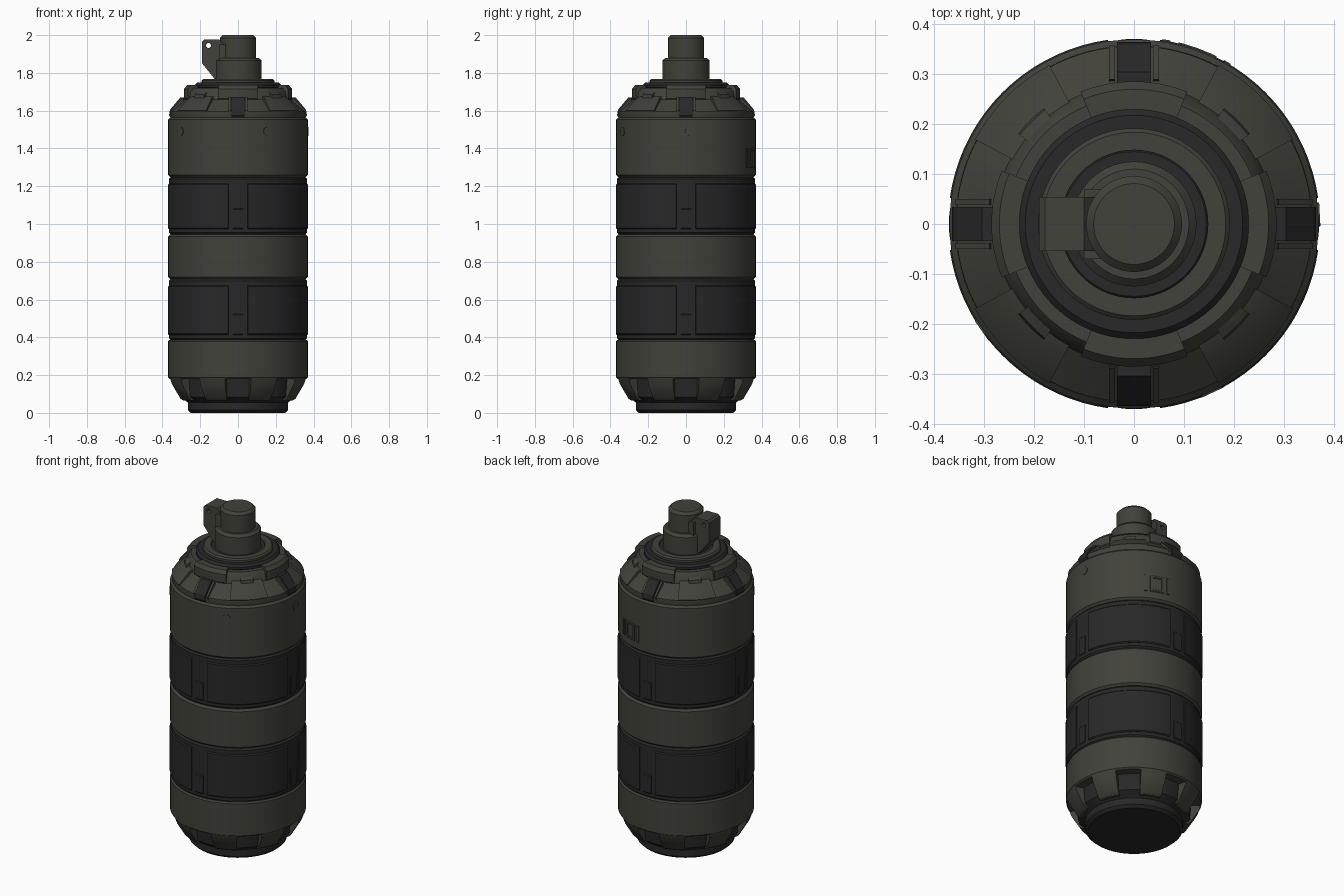
import bpy, bmesh
from math import sin, cos, pi, radians

if "Cube" in bpy.data.objects:
    bpy.data.objects.remove(bpy.data.objects["Cube"])


def material(name, rgb):
    m = bpy.data.materials.new(name)
    m.use_nodes = True
    colour = (*rgb, 1)
    m.diffuse_color = colour
    bsdf = m.node_tree.nodes["Principled BSDF"]
    bsdf.inputs["Base Color"].default_value = colour
    bsdf.inputs["Roughness"].default_value = 0.7
    return m


OLIVE = material("olive metal", (0.054, 0.054, 0.043))
DARK = material("black rubber", (0.021, 0.021, 0.022))


def smooth(obj):
    bpy.ops.object.select_all(action="DESELECT")
    obj.select_set(True)
    bpy.context.view_layer.objects.active = obj
    bpy.ops.object.shade_smooth_by_angle(angle=radians(30))


def finish(name, bm, mat):
    bmesh.ops.remove_doubles(bm, verts=bm.verts, dist=1e-5)
    bmesh.ops.recalc_face_normals(bm, faces=bm.faces)
    mesh = bpy.data.meshes.new(name)
    bm.to_mesh(mesh)
    bm.free()
    mesh.materials.append(mat)
    obj = bpy.data.objects.new(name, mesh)
    bpy.context.collection.objects.link(obj)
    smooth(obj)
    return obj


def sweep(name, profile, mat, mid=0, half=180):
    """Sweep a closed (radius, height) section around z, fully or by an arc in degrees."""
    bm = bmesh.new()
    full = half >= 180
    steps = 96 if full else max(2, int(half / 2))
    rows = []
    for i in range(steps + (not full)):
        a = radians(mid - half + 2 * half * i / steps)
        rows.append([bm.verts.new((r * cos(a), r * sin(a), z)) for r, z in profile])
    n = len(profile)
    for i in range(steps):
        p, q = rows[i], rows[(i + 1) % len(rows)]
        for j in range(n):
            k = (j + 1) % n
            bm.faces.new((p[j], p[k], q[k], q[j]))
    if not full:
        bm.faces.new(rows[0])
        bm.faces.new(rows[-1])
    return finish(name, bm, mat)


def slab(name, profile, mat, angle, width, shift=0):
    """Extrude a (radius, height) section straight sideways, turned to an angle."""
    bm = bmesh.new()
    c, s = cos(radians(angle)), sin(radians(angle))
    ends = []
    for t in (shift - width / 2, shift + width / 2):
        ends.append([bm.verts.new((r * c - t * s, r * s + t * c, z)) for r, z in profile])
    n = len(profile)
    for j in range(n):
        k = (j + 1) % n
        bm.faces.new((ends[0][j], ends[0][k], ends[1][k], ends[1][j]))
    for end in ends:
        bm.faces.new(end)
    return finish(name, bm, mat)


def drum(r, z0, z1, c=0.012):
    """Solid disc section with bevelled rims."""
    return [(0, z0), (r - c, z0), (r, z0 + c), (r, z1 - c), (r - c, z1), (0, z1)]


def ring(r0, r1, z0, z1, c=0.008):
    """Ring section with bevelled upper and lower outer rims."""
    return [(r0, z0), (r1 - c, z0), (r1, z0 + c), (r1, z1 - c), (r1 - c, z1), (r0, z1)]


SIDES = (0, 90, 180, 270)

# Base and toothed lower collar
sweep("base_cap", [(0, 0), (.25, 0), (.266, .015), (.266, .055), (.305, .085),
                   (.315, .2), (0, .2)], DARK)
sweep("lower_shell", drum(.37, .18, .387, .008), OLIVE)
for i in range(8):
    sweep("collar_tooth", [(.26, .065), (.295, .065), (.31, .075), (.355, .15),
                           (.369, .19), (.26, .19)], OLIVE, 22.5 + 45 * i, 11.5)

# Grip bands with raised pads
sweep("middle_shell", drum(.37, .708, .945), OLIVE)
for z0, z1 in ((.383, .71), (.943, 1.25)):
    sweep("grip_band", drum(.366, z0, z1), DARK)
    for a in SIDES:
        sweep("grip_pad", ring(.34, .373, z0 + .03, z1 - .035, .006), DARK, a + 45, 37)
        sweep("grip_tab", ring(.34, .371, z0 + .03, z0 + .14, .005), DARK, a, 4)

# Upper shell and sloped shoulder
sweep("upper_shell", drum(.37, 1.247, 1.565), OLIVE)
sweep("shoulder", [(0, 1.55), (.352, 1.55), (.358, 1.565), (.357, 1.595), (.28, 1.66),
                   (.27, 1.7), (.255, 1.72), (0, 1.72)], OLIVE)
for a in SIDES:
    # Raised wedge between the clips
    sweep("shoulder_wedge", [(.26, 1.6), (.35, 1.58), (.361, 1.6), (.30, 1.665),
                             (.265, 1.68)], OLIVE, a + 45, 17)
    sweep("shoulder_rib", [(.24, 1.64), (.30, 1.64), (.29, 1.685), (.25, 1.71)],
          OLIVE, a + 45, 7)
    # Clip with its two rails
    slab("clip", [(.27, 1.58), (.355, 1.56), (.365, 1.575), (.36, 1.605),
                  (.305, 1.67), (.28, 1.67)], DARK, a, .068)
    for side in (-1, 1):
        slab("clip_rail", [(.27, 1.57), (.352, 1.565), (.358, 1.6), (.29, 1.67)],
             OLIVE, a, .012, side * .044)
    # Lug over the clip
    sweep("lug", [(.21, 1.655), (.278, 1.655), (.286, 1.665), (.286, 1.715),
                  (.27, 1.735), (.225, 1.735), (.21, 1.72)], OLIVE, a, 22)

# Stepped top rings
sweep("seal_ring", ring(.1, .23, 1.71, 1.748, .012), DARK)
sweep("top_ring", ring(.148, .192, 1.73, 1.768), OLIVE)
sweep("inner_seal", drum(.15, 1.73, 1.76, .005), DARK)

# Neck and plunger
sweep("neck", drum(.125, 1.74, 1.88, .015), OLIVE)
sweep("plunger", drum(.096, 1.86, 2.0, .015), OLIVE)

# Lever with a pin hole
curve = bpy.data.curves.new("lever", "CURVE")
curve.dimensions = "2D"
curve.fill_mode = "BOTH"
curve.extrude = .054
outline = [(-.06, 1.77), (-.125, 1.77), (-.19, 1.85), (-.19, 1.965), (-.178, 1.977),
           (-.1, 1.977), (-.08, 1.955), (-.06, 1.955)]
hole = [(-.156 + .013 * cos(i * pi / 8), 1.945 + .013 * sin(i * pi / 8)) for i in range(16)]
for pts in (outline, hole):
    spline = curve.splines.new("POLY")
    spline.points.add(len(pts) - 1)
    for p, (x, z) in zip(spline.points, pts):
        p.co = (x, z, 0, 1)
    spline.use_cyclic_u = True
curve.materials.append(OLIVE)
lever = bpy.data.objects.new("lever", curve)
bpy.context.collection.objects.link(lever)
lever.rotation_euler.x = pi / 2
bpy.ops.object.select_all(action="DESELECT")
lever.select_set(True)
bpy.context.view_layer.objects.active = lever
bpy.ops.object.convert(target="MESH")
smooth(bpy.context.object)
slab("lever_foot", [(.04, 1.87), (.1, 1.87), (.1, 1.95), (.04, 1.95)], OLIVE, 180, .14)

# Small studs on the upper shell
for a in (-65, 3, 215):
    bpy.ops.mesh.primitive_cylinder_add(
        vertices=20, radius=.024, depth=.01, rotation=(0, pi / 2, radians(a)),
        location=(.368 * cos(radians(a)), .368 * sin(radians(a)), 1.49))
    stud = bpy.context.object
    stud.name = "stud"
    stud.data.materials.append(OLIVE)
    smooth(stud)

# Raised square frame with side bars
for off in (-10, -5, 5, 10):
    sweep("frame_upright", ring(.36, .375, 1.3, 1.4, .003), OLIVE, 70 + off, 1.2)
for z in (1.3, 1.385):
    sweep("frame_rail", ring(.36, .375, z, z + .015, .003), OLIVE, 70, 5)
